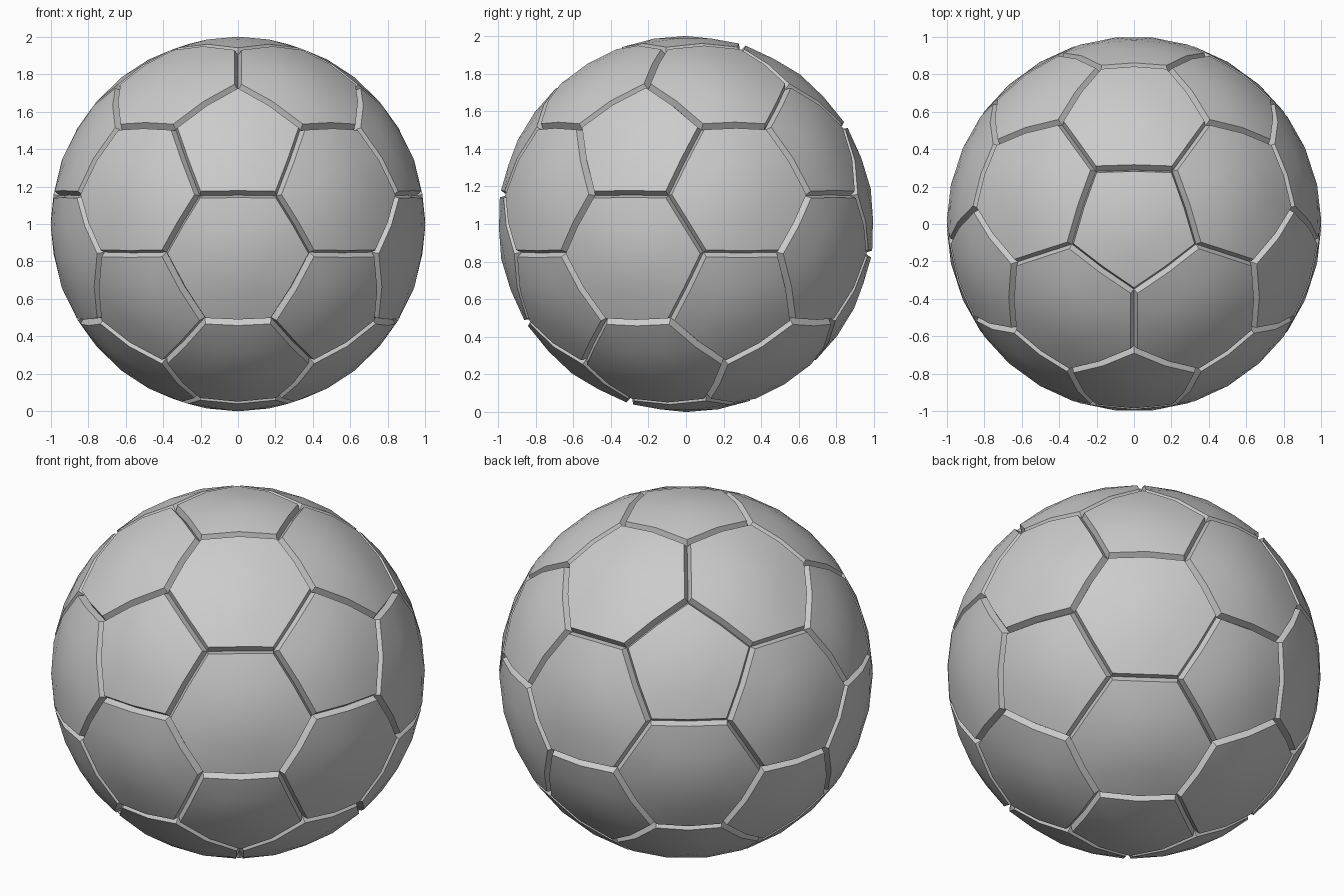
import bpy, bmesh
from math import sin, cos, pi, atan2, sqrt, radians
from mathutils import Vector
from itertools import combinations

if "Cube" in bpy.data.objects:
    bpy.data.objects.remove(bpy.data.objects["Cube"])

R, GAP, DEPTH, SEGS = 1.0, 0.0185, 0.036, 2   # radius, half groove width, groove depth, segments per edge
LIFT = Vector((0, 0, R))

# The twelve pentagon centres: both poles and two staggered rings of five
ring_z, ring_r = 1 / sqrt(5), 2 / sqrt(5)
poles = [Vector((0, 0, 1)), Vector((0, 0, -1))]
for k in range(5):
    t = -pi / 2 + k * 2 * pi / 5
    v = Vector((ring_r * cos(t), ring_r * sin(t), ring_z))
    poles += [v, -v]


def adjacent(a, b):
    return 0.4 < a.dot(b) < 0.5


def sort_around(points, centre):
    """Order points counter-clockwise seen from outside."""
    u = centre.orthogonal().normalized()
    w = centre.cross(u)
    return sorted(points, key=lambda p: atan2(p.dot(w), p.dot(u)))


def inset_corner(n1, n2):
    """Corner on the unit sphere lying GAP inside two neighbouring seam planes."""
    along = n1 + n2
    flat = along * (GAP / (1 + n1.dot(n2)))
    side = n1.cross(n2).normalized()
    return flat + side * sqrt(1 - flat.length_squared)


def add_panel(bm, corners, centre):
    corners = sort_around(corners, centre)
    n = len(corners)
    planes = [corners[i].cross(corners[(i + 1) % n]).normalized() for i in range(n)]
    inner = [inset_corner(planes[i - 1], planes[i]) for i in range(n)]

    def vert(p, r):
        return bm.verts.new(p.normalized() * r + LIFT)

    for i in range(n):
        j = (i + 1) % n
        a, b = inner[i], inner[j]
        # domed top, one subdivided wedge per side
        grid = [[vert(centre * (SEGS - row) + a * (row - col) + b * col, R)
                 for col in range(row + 1)] for row in range(SEGS + 1)]
        for row in range(SEGS):
            for col in range(row + 1):
                bm.faces.new((grid[row][col], grid[row + 1][col], grid[row + 1][col + 1]))
                if col < row:
                    bm.faces.new((grid[row][col], grid[row + 1][col + 1], grid[row][col + 1]))
        # sloped wall down to the seam
        seam = [vert(corners[i].lerp(corners[j], s / SEGS), R - DEPTH) for s in range(SEGS + 1)]
        rim = grid[SEGS]
        for s in range(SEGS):
            bm.faces.new((rim[s], seam[s], seam[s + 1], rim[s + 1]))


def build(name, panels):
    bm = bmesh.new()
    for corners, centre in panels:
        add_panel(bm, corners, centre)
    bmesh.ops.remove_doubles(bm, verts=bm.verts, dist=1e-4)
    mesh = bpy.data.meshes.new(name)
    bm.to_mesh(mesh)
    bm.free()
    ob = bpy.data.objects.new(name, mesh)
    bpy.context.collection.objects.link(ob)
    bpy.ops.object.select_all(action='DESELECT')
    ob.select_set(True)
    bpy.context.view_layer.objects.active = ob
    bpy.ops.object.shade_smooth_by_angle(angle=radians(30))


# Pentagon panels: corners a third of the way to each neighbouring centre
build("pentagon_panels",
      [([p.slerp(q, 1 / 3) for q in poles if adjacent(p, q)], p) for p in poles])

# Hexagon panels: one between every three mutually adjacent centres
hexes = []
for tri in combinations(poles, 3):
    if all(adjacent(a, b) for a, b in combinations(tri, 2)):
        corners = [a.slerp(b, f) for a, b in combinations(tri, 2) for f in (1 / 3, 2 / 3)]
        hexes.append((corners, sum(tri, Vector()).normalized()))
build("hexagon_panels", hexes)
